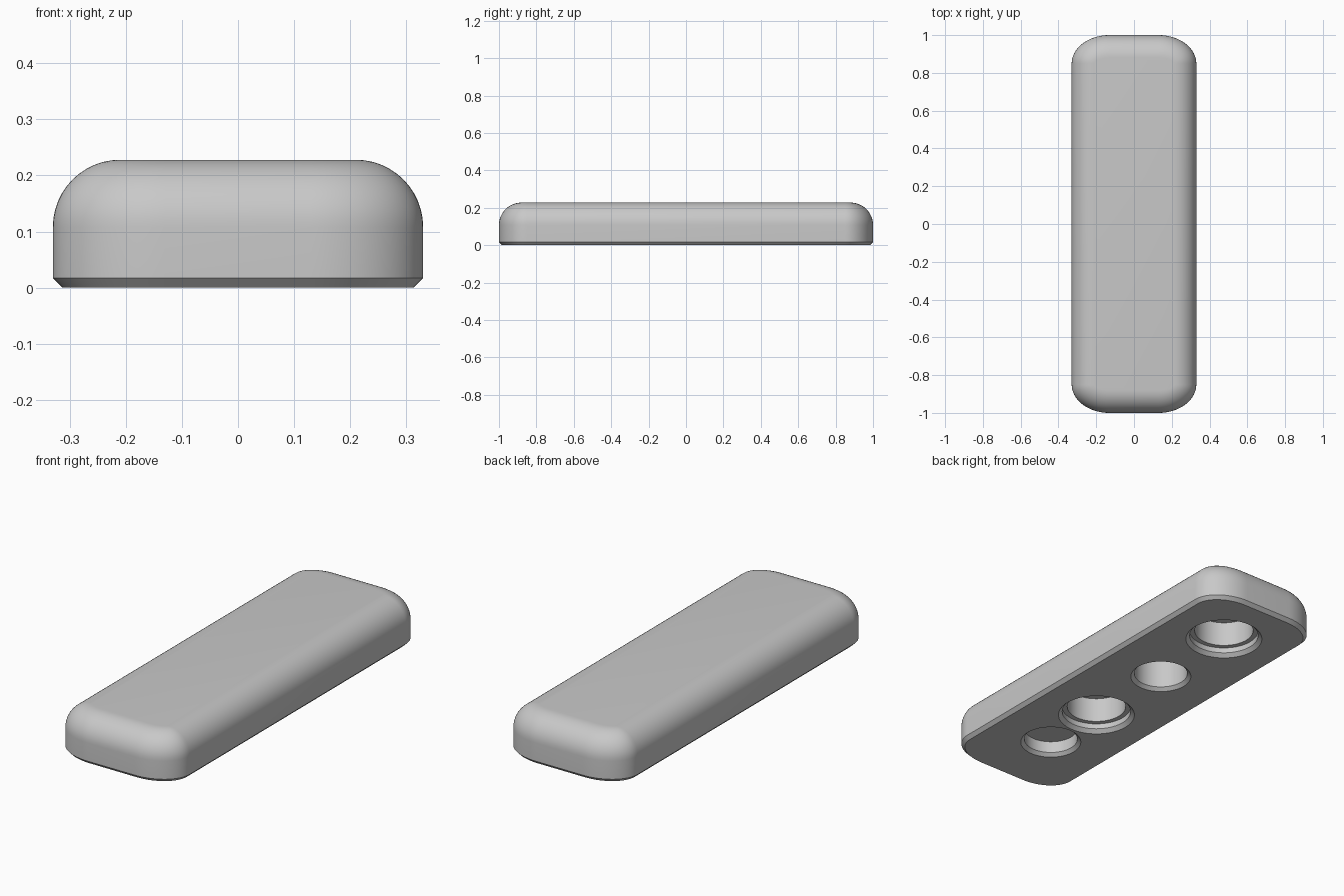
import bpy, bmesh, math

if "Cube" in bpy.data.objects:
    bpy.data.objects.remove(bpy.data.objects["Cube"])

grey = bpy.data.materials.new("light grey")
grey.use_nodes = True
colour = (0.58, 0.58, 0.58, 1)
grey.diffuse_color = colour
grey.node_tree.nodes["Principled BSDF"].inputs["Base Color"].default_value = colour

HALF_X, HALF_Y, HEIGHT = 0.33, 1.0, 0.228
CORNER_X, CORNER_Y = 0.2, 0.15
FILLET, CHAMFER = 0.12, 0.017


def outline(inset, steps=16):
    """Rounded rectangle with elliptical corners, shrunk by inset."""
    points = []
    for quarter in range(4):
        for i in range(steps + 1):
            a = math.pi / 2 * (quarter + i / steps)
            sx = 1 if quarter in (0, 3) else -1
            sy = 1 if quarter in (0, 1) else -1
            points.append((sx * (HALF_X - CORNER_X) + (CORNER_X - inset) * math.cos(a),
                           sy * (HALF_Y - CORNER_Y) + (CORNER_Y - inset) * math.sin(a)))
    return points


def loft(name, rings):
    """Closed solid through rings of (points, z), from bottom to top."""
    bm = bmesh.new()
    loops = [[bm.verts.new((x, y, z)) for x, y in points] for points, z in rings]
    for low, high in zip(loops, loops[1:]):
        for i in range(len(low)):
            j = (i + 1) % len(low)
            bm.faces.new((low[i], low[j], high[j], high[i]))
    bm.faces.new(loops[0][::-1])
    bm.faces.new(loops[-1])
    bmesh.ops.recalc_face_normals(bm, faces=bm.faces)
    mesh = bpy.data.meshes.new(name)
    bm.to_mesh(mesh)
    bm.free()
    mesh.materials.append(grey)
    obj = bpy.data.objects.new(name, mesh)
    bpy.context.collection.objects.link(obj)
    return obj


def circle(radius, y, sides=64):
    return [(radius * math.cos(math.tau * i / sides),
             y + radius * math.sin(math.tau * i / sides)) for i in range(sides)]


# Slab: chamfered foot, straight wall, rounded shoulder
rings = [(outline(CHAMFER), 0), (outline(0), CHAMFER)]
for i in range(13):
    a = math.pi / 2 * i / 12
    rings.append((outline(FILLET * (1 - math.cos(a))),
                  HEIGHT - FILLET + FILLET * math.sin(a)))
slab = loft("slab_body", rings)

# Underside sockets, as radius and depth from the opening inwards
wide = [(0.182, 0), (0.164, 0.018), (0.164, 0.045), (0.14, 0.045), (0.14, 0.17)]
deep = [(0.144, 0), (0.127, 0.016), (0.127, 0.19)]
shallow = [(0.144, 0), (0.127, 0.016), (0.127, 0.075)]
sockets = [(-0.62, shallow), (-0.28, wide), (0.2, deep), (0.67, wide)]

bpy.context.view_layer.objects.active = slab
for y, profile in sockets:
    start = (profile[0][0], -0.05)
    cutter = loft("socket_cutter", [(circle(r, y), z) for r, z in [start] + profile])
    cutter.hide_render = True
    cut = slab.modifiers.new("socket", "BOOLEAN")
    cut.operation = "DIFFERENCE"
    cut.solver = "EXACT"
    cut.object = cutter
    bpy.ops.object.modifier_apply(modifier=cut.name)
    bpy.data.objects.remove(cutter)

bpy.ops.object.select_all(action="DESELECT")
slab.select_set(True)
bpy.ops.object.shade_smooth_by_angle(angle=math.radians(30))
